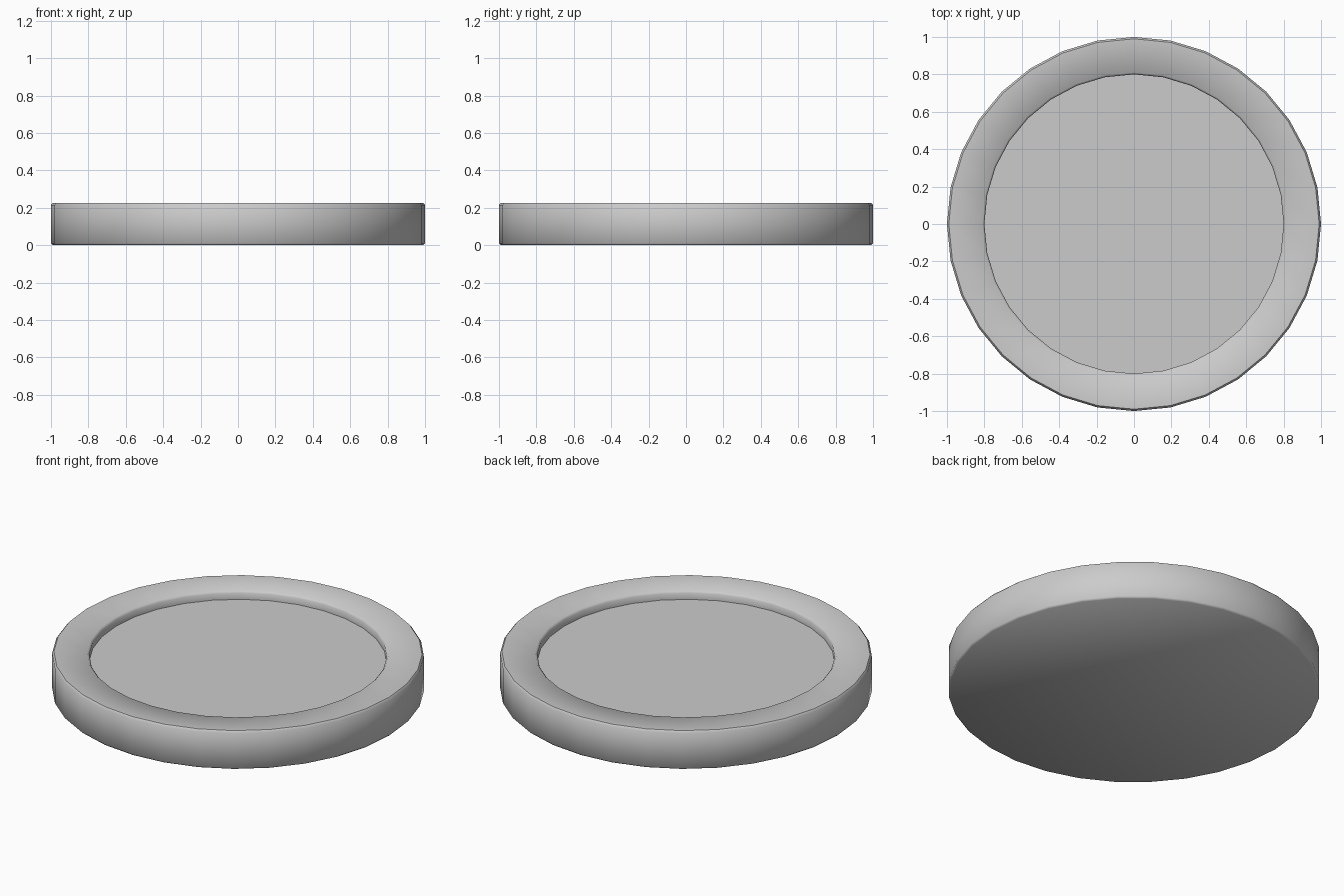
import bpy, bmesh
from math import sin, cos, tau

if "Cube" in bpy.data.objects:
    bpy.data.objects.remove(bpy.data.objects["Cube"])

SIDES = 32


def lathe(name, profile):
    """Revolve (radius, z) points around z, capping both ends."""
    bm = bmesh.new()
    rings = [[bm.verts.new((r * cos(tau * i / SIDES), r * sin(tau * i / SIDES), z))
              for i in range(SIDES)] for r, z in profile]
    for low, high in zip(rings, rings[1:]):
        for i in range(SIDES):
            j = (i + 1) % SIDES
            bm.faces.new((low[i], low[j], high[j], high[i]))
    bm.faces.new(rings[0][::-1])
    bm.faces.new(rings[-1])
    mesh = bpy.data.meshes.new(name)
    bm.to_mesh(mesh)
    bm.free()
    obj = bpy.data.objects.new(name, mesh)
    bpy.context.collection.objects.link(obj)
    bpy.context.view_layer.objects.active = obj
    obj.select_set(True)
    bpy.ops.object.shade_smooth_by_angle(angle=0.87)
    obj.select_set(False)
    return obj


# shallow round tray: eased outer edges, raised rim, recessed flat floor
lathe("round_tray", [
    (0.99, 0.0), (1.0, 0.01),        # base edge
    (1.0, 0.215), (0.99, 0.227),     # outer wall and top edge
    (0.81, 0.222), (0.80, 0.21),     # rim top and inner edge
    (0.80, 0.172),                   # step down to the floor
])
